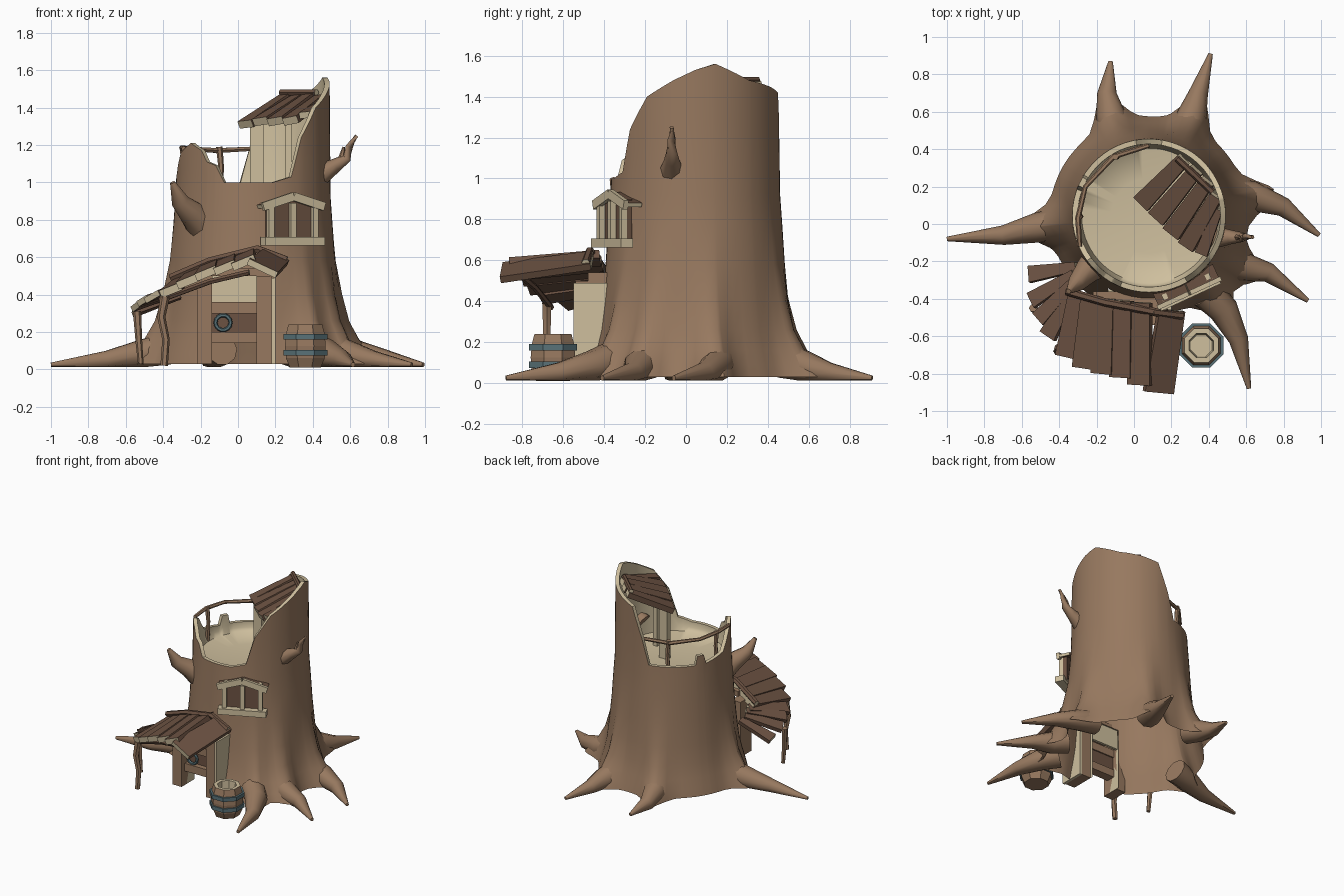
import bpy, bmesh, random
from math import cos, sin, pi, radians, exp
from mathutils import Vector as V

if "Cube" in bpy.data.objects:
    bpy.data.objects.remove(bpy.data.objects["Cube"])

random.seed(4)


def mat(name, r, g, b):
    m = bpy.data.materials.new(name)
    m.diffuse_color = (r, g, b, 1)
    m.use_nodes = True
    m.node_tree.nodes["Principled BSDF"].inputs["Base Color"].default_value = m.diffuse_color
    return m


BARK = mat("bark", .31, .19, .115)
CREAM = mat("cut_wood", .62, .52, .34)
PLANK = mat("plank_wood", .15, .085, .055)
METAL = mat("band_metal", .10, .17, .19)


def finish(name, bm, mats, smooth=None):
    bmesh.ops.recalc_face_normals(bm, faces=bm.faces)
    me = bpy.data.meshes.new(name)
    bm.to_mesh(me)
    bm.free()
    for m in mats:
        me.materials.append(m)
    ob = bpy.data.objects.new(name, me)
    bpy.context.collection.objects.link(ob)
    if smooth:
        bpy.ops.object.select_all(action='DESELECT')
        ob.select_set(True)
        bpy.context.view_layer.objects.active = ob
        bpy.ops.object.shade_smooth_by_angle(angle=radians(smooth))
    return ob


def loft(bm, rings, cap=True):
    """Skin a list of equal rings; returns one list of faces per band."""
    vs = [[bm.verts.new(p) for p in ring] for ring in rings]
    n = len(vs[0])
    bands = [[bm.faces.new((a[i], a[(i + 1) % n], b[(i + 1) % n], b[i])) for i in range(n)]
             for a, b in zip(vs, vs[1:])]
    if cap:
        bands.append([bm.faces.new(vs[0]), bm.faces.new(vs[-1])])
    return bands


def tube(name, pts, radii, m, sides=8, ends=None, smooth=50):
    pts = [V(p) for p in pts]
    rings = []
    for i, p in enumerate(pts):
        d = (pts[min(i + 1, len(pts) - 1)] - pts[max(i - 1, 0)]).normalized()
        s = d.cross(V((0, 0, 1)) if abs(d.z) < .9 else V((0, 1, 0))).normalized()
        u = s.cross(d)
        ring = [p + radii[i] * (s * cos(2 * pi * k / sides) + u * sin(2 * pi * k / sides)) for k in range(sides)]
        for q in ring:
            q.z = max(q.z, .012)
        rings.append(ring)
    bm = bmesh.new()
    bands = loft(bm, rings)
    for f in bands[-1]:
        f.material_index = 1 if ends else 0
    return finish(name, bm, [m, ends or m], smooth)


def plank(name, a, b, w, t, side=None, w2=None, m=PLANK, ends=CREAM):
    a, b = V(a), V(b)
    d = (b - a).normalized()
    s = V(side) if side else d.cross(V((0, 0, 1)))
    s = (s - d * s.dot(d)).normalized()
    n = s.cross(d)
    bm = bmesh.new()
    ring = lambda p, h: [p + s * h * i + n * t / 2 * j for i, j in ((-1, -1), (1, -1), (1, 1), (-1, 1))]
    bands = loft(bm, [ring(a, w / 2), ring(b, (w2 or w) / 2)])
    for f in bands[-1]:
        f.material_index = 1
    return finish(name, bm, [m, ends])


def box(name, lo, hi, m):
    x, y = (lo[0] + hi[0]) / 2, (lo[1] + hi[1]) / 2
    return plank(name, (x, y, lo[2]), (x, y, hi[2]), hi[0] - lo[0], hi[1] - lo[1], (1, 0, 0), m=m, ends=m)


# Hollow trunk with a broken rim
RIM = [(0, 1.53), (14, 1.56), (40, 1.48), (62, 1.45), (80, 1.42), (92, 1.2), (100, 1.0), (148, 1.0), (150, 1.07),
       (157, 1.07), (160, 1.0), (185, 1.03), (200, 1.16), (216, 1.21), (228, 1.17), (233, 1.11), (241, 1.09),
       (248, 1.0), (285, 1.0), (300, 1.03), (309, 1.24), (325, 1.4), (345, 1.48), (360, 1.53)]
ROOT_ANGLES = (186, 111, 66, 10, 331, 309)


def rim(a):
    for (a0, z0), (a1, z1) in zip(RIM, RIM[1:]):
        if a0 <= a <= a1:
            return z0 + (z1 - z0) * (a - a0) / (a1 - a0)


angles = sorted({a for a, _ in RIM[:-1]} | set(range(0, 360, 6)))


def trunk_ring(r, z, lobe=0, top=None):
    out = []
    for a in angles:
        bulge = sum(exp(-((((a - q + 180) % 360) - 180) / 9) ** 2) for q in ROOT_ANGLES)
        rr = r + lobe * bulge
        zz = z if top is None else z + (rim(a) - z) * top
        out.append((.08 + rr * cos(radians(a)), .045 + rr * sin(radians(a)), zz))
    return out


bm = bmesh.new()
outer = [trunk_ring(*p) for p in ((.53, .03, .16), (.515, .09, .135), (.495, .16, .09), (.472, .26, .055),
                                  (.455, .4, .03), (.438, .58, .008), (.425, .78, 0), (.415, .92, 0))]
bands = loft(bm, outer + [trunk_ring(.412, .92, 0, .6), trunk_ring(.41, .92, 0, 1), trunk_ring(.382, .92, 0, 1),
                          trunk_ring(.38, .92, 0, .45), trunk_ring(.36, .93), trunk_ring(.2, .91)])
for band in bands[9:-1]:
    for f in band:
        f.material_index = 1
bands[-1][1].material_index = 1
trunk = finish("trunk", bm, [BARK, CREAM], 50)

# Doorway cut through the wall; the underside of the trunk is left open
cutter = box("doorway_cutter", (-.14, -.8, -.1), (.10, -.34, .5), CREAM)
cutter.data.materials[0] = BARK
for p in cutter.data.polygons:
    p.material_index = 1
cutter.hide_render = True
mod = trunk.modifiers.new("doorway", 'BOOLEAN')
mod.object = cutter
mod.operation = 'DIFFERENCE'
mod.solver = 'EXACT'
bpy.context.view_layer.objects.active = trunk
bpy.ops.object.modifier_apply(modifier="doorway")
bpy.data.objects.remove(cutter)
bm = bmesh.new()
bm.from_mesh(trunk.data)
extra = [f for f in bm.faces if all(v.co.z < .04 for v in f.verts) or all(abs(v.co.y + .34) < .001 for v in f.verts)]
bmesh.ops.delete(bm, geom=extra, context='FACES')
bm.to_mesh(trunk.data)
bm.free()

# Roots
ROOTS = [[(-.38, .0), (-.52, -.02), (-.7, -.06), (-1, -.08)],
         [(-.09, .48), (-.125, .58), (-.145, .7), (-.125, .87)],
         [(.27, .48), (.31, .58), (.345, .7), (.41, .91)],
         [(.5, .16), (.63, .15), (.8, .09), (.99, -.06)],
         [(.48, -.18), (.58, -.23), (.72, -.26), (.93, -.41)],
         [(.39, -.37), (.48, -.46), (.56, -.62), (.615, -.88)]]
for i, path in enumerate(ROOTS):
    tube(f"root_{i}", [(x, y, z) for (x, y), z in zip(path, (.11, .08, .05, .025))],
         (.09, .08, .052, .012), BARK, 10)

# Broken branches
tube("left_branch", [(-.13, -.15, .72), (-.25, -.25, .84), (-.31, -.32, .9), (-.35, -.36, 1.0)], (.12, .07, .048, .014), BARK)
tube("right_branch", [(.42, -.07, 1.03), (.52, -.07, 1.09), (.58, -.07, 1.13), (.595, -.07, 1.19), (.635, -.07, 1.25)],
     (.065, .038, .026, .02, .01), BARK)
tube("right_branch_twig", [(.55, -.07, 1.11), (.565, -.07, 1.19)], (.022, .006), BARK, 6)

# Door frame, half door and its ring
box("door_post_left", (-.22, -.5, .03), (-.14, -.36, .46), BARK)
box("door_post_right", (.10, -.54, .03), (.18, -.36, .5), BARK)
box("door_side_board", (.18, -.55, .03), (.2, -.36, .49), CREAM)
box("door_lintel", (-.2, -.48, .5), (.18, -.36, .54), BARK)
box("door_panel", (-.14, -.42, .15), (.10, -.40, .35), PLANK)
box("door_upper_panel", (-.14, -.37, .35), (.10, -.35, .5), CREAM)
for z in (.14, .3):
    box("door_rail", (-.14, -.46, z), (.10, -.39, z + .06), BARK)
bpy.ops.mesh.primitive_torus_add(major_radius=.04, minor_radius=.011, major_segments=14, minor_segments=6,
                                 location=(-.08, -.45, .25), rotation=(pi / 2, 0, 0))
bpy.context.object.name = "door_ring"
bpy.context.object.data.materials.append(METAL)


# Plank roofs: each plank is (trunk end, outer end, width at trunk, width at outer end)
def roof(name, planks, side, t=.042):
    for i, (a, b, w, w2) in enumerate(planks):
        j = V((0, 0, random.uniform(-.008, .008)))
        plank(f"{name}_{i}", V(a) + j, V(b) + j, w, t, side, w2)


roof("porch_plank", [((.04, -.42, .615), (.03, -.86, .575), .11, .13),
                     ((-.06, -.41, .59), (-.07, -.82, .55), .11, .12),
                     ((-.15, -.40, .555), (-.17, -.80, .515), .10, .12),
                     ((-.23, -.38, .52), (-.27, -.77, .475), .10, .12),
                     ((-.30, -.36, .485), (-.36, -.71, .43), .09, .12)], (1, 0, .42))
plank("porch_ridge_plank", (.2, -.46, .60), (.13, -.9, .54), .15, .035, (1, 0, -.45), .17)
roof("porch_fan_plank", [((-.31, -.33, .45), (-.46, -.6, .39), .06, .1),
                         ((-.31, -.30, .43), (-.51, -.51, .36), .05, .09),
                         ((-.32, -.27, .41), (-.55, -.41, .33), .05, .09),
                         ((-.31, -.23, .39), (-.56, -.27, .295), .05, .09)], (.5, -.5, .3), .032)
tube("porch_beam", [(-.36, -.36, .49), (-.15, -.42, .58), (.11, -.47, .645)], (.022,) * 3, PLANK, 6, CREAM)
tube("porch_beam_short", [(.1, -.47, .645), (.26, -.49, .585)], (.022,) * 2, PLANK, 6, CREAM)
tube("porch_front_beam", [(-.42, -.66, .37), (-.15, -.74, .47), (.06, -.8, .52)], (.016,) * 3, PLANK, 6, CREAM)
tube("porch_post_a", [(-.395, -.68, .02), (-.385, -.68, .16), (-.41, -.68, .28), (-.39, -.68, .39)], (.02, .02, .022, .026), BARK, 6)
tube("porch_post_b", [(-.52, -.46, .03), (-.53, -.46, .15), (-.54, -.45, .31)], (.015, .018, .022), BARK, 6)

# Lookout window on the front right
C, U, N = V((.28, -.335, 0)), V((.91, .42, 0)), V((.42, -.91, 0))


def at(u, n, z):
    return C + U * u + N * n + V((0, 0, z))


plank("window_sill", at(-.175, .03, .685), at(.175, .03, .685), .065, .045, m=CREAM)
plank("window_back", at(0, 0, .69), at(0, 0, .9), .28, .03, U)
for u in (-.13, 0, .13):
    plank("window_post", at(u, .03, .7), at(u, .03, .89), .032, .03, U, m=CREAM)
for s in (-1, 1):
    plank("window_roof_board", at(0, -.005, .925), at(s * .175, -.005, .87), .09, .02)
    plank("window_roof_trim", at(0, .038, .925), at(s * .18, .038, .87), .025, .045, m=CREAM)

# Shelter on top: roof planks and posts
roof("shelter_plank", [((.265, .345, 1.465), (.04, .11, 1.315), .075, .105),
                       ((.335, .29, 1.46), (.12, .03, 1.325), .075, .105),
                       ((.395, .23, 1.47), (.20, -.05, 1.33), .075, .105),
                       ((.44, .15, 1.455), (.28, -.12, 1.335), .07, .095)], (.72, -.69, .1))
plank("shelter_end_plank", (.45, .08, 1.42), (.36, -.16, 1.36), .05, .035, (1, -.4, .1), .07)
tube("shelter_beam", [(.23, .35, 1.48), (.42, .17, 1.48)], (.018, .018), PLANK, 6, CREAM)
plank("shelter_post_left", (.1, .12, .91), (.1, .12, 1.33), .07, .04, (1, 0, 0), m=CREAM)
plank("shelter_post_right", (.27, -.02, .91), (.27, -.02, 1.33), .035, .035, (1, 0, 0), m=CREAM)

# Railing along the low back-left rim
tube("rail", [(.08, .42, 1.18), (-.11, .36, 1.17), (-.26, .2, 1.18), (-.3, .03, 1.185), (-.29, -.12, 1.18)],
     (.013, .015, .013, .015, .013), BARK, 6)
for x, y in ((-.1, .36), (-.295, .04)):
    tube("rail_post", [(x, y, .92), (x + .01, y, 1.08), (x, y, 1.19)], (.018, .015, .018), BARK, 6)


# Barrel with two bands
def ring(r, z):
    return [(.36 + r * cos(pi * (k + .5) / 4), -.65 + r * sin(pi * (k + .5) / 4), z) for k in range(8)]


bm = bmesh.new()
bands = loft(bm, [ring(*p) for p in ((.09, .01), (.112, .06), (.118, .125), (.112, .19), (.098, .24), (.07, .24), (.062, .12))])
for f in bands[4] + bands[5] + bands[6][1:]:
    f.material_index = 1
finish("barrel", bm, [BARK, CREAM])
for z in (.09, .175):
    bm = bmesh.new()
    loft(bm, [ring(.1, z - .015), ring(.127, z - .015), ring(.127, z + .015), ring(.1, z + .015)], cap=False)
    finish("barrel_band", bm, [METAL])
